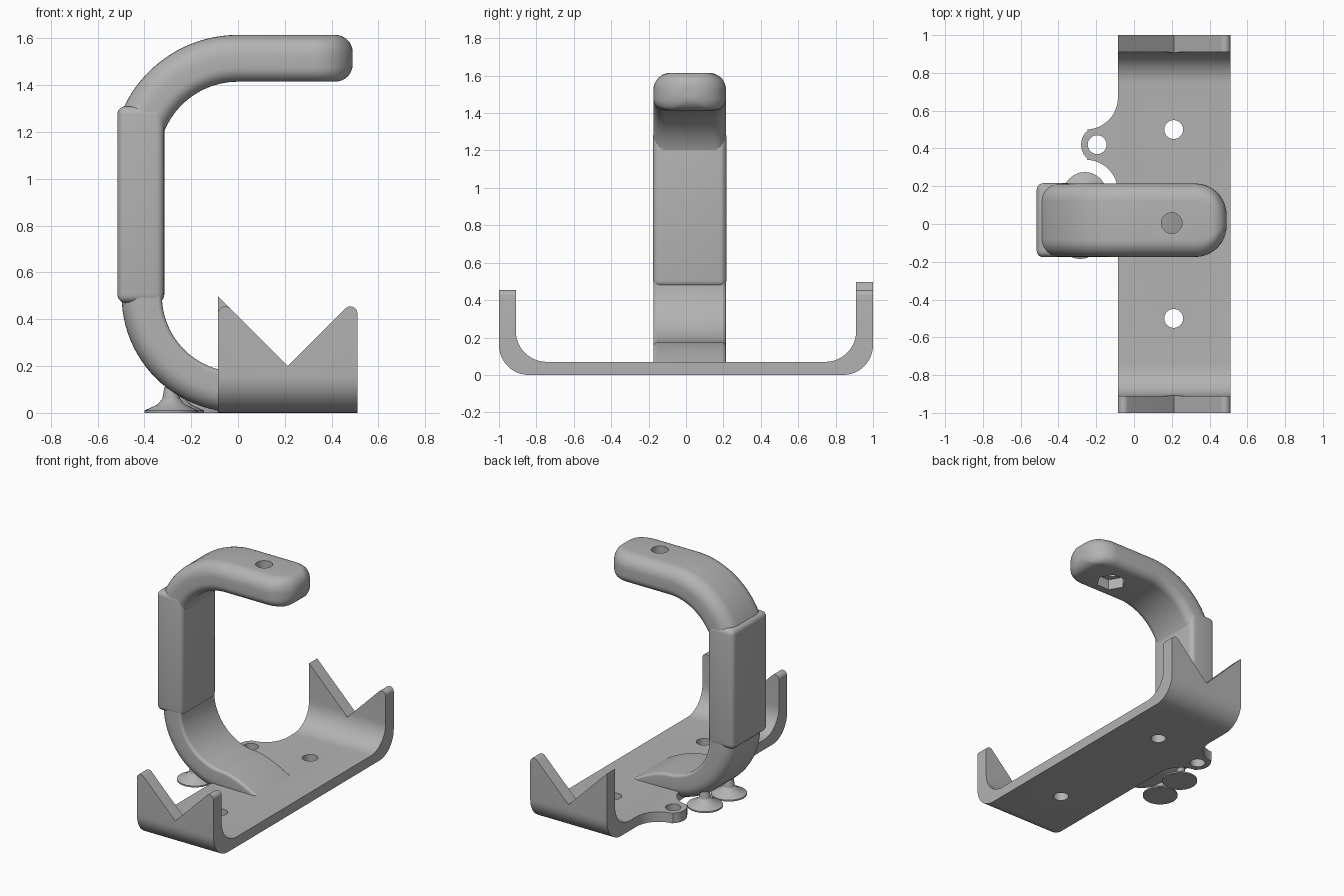
import bpy, bmesh, math
from math import sin, cos, radians, pi, sqrt
from mathutils import Vector

if "Cube" in bpy.data.objects:
    bpy.data.objects.remove(bpy.data.objects["Cube"])

grey = bpy.data.materials.new("mid_grey")
grey.diffuse_color = (0.45, 0.45, 0.45, 1)
grey.use_nodes = True
grey.node_tree.nodes["Principled BSDF"].inputs["Base Color"].default_value = grey.diffuse_color


def finish(name, bm):
    bmesh.ops.recalc_face_normals(bm, faces=bm.faces)
    me = bpy.data.meshes.new(name)
    bm.to_mesh(me)
    bm.free()
    me.materials.append(grey)
    ob = bpy.data.objects.new(name, me)
    bpy.context.collection.objects.link(ob)
    return ob


def activate(ob):
    bpy.ops.object.select_all(action='DESELECT')
    ob.select_set(True)
    bpy.context.view_layer.objects.active = ob


def smooth(ob, angle=32):
    activate(ob)
    bpy.ops.object.shade_smooth_by_angle(angle=radians(angle))


def arc(cx, cy, r, a0, a1, n=12):
    return [(cx + r * cos(radians(a0 + (a1 - a0) * i / n)),
             cy + r * sin(radians(a0 + (a1 - a0) * i / n))) for i in range(n + 1)]


def prism(name, pts, axis, lo, hi):
    """Extrude a 2D outline along the named axis."""
    place = {'x': lambda a, b, d: (d, a, b),
             'y': lambda a, b, d: (a, d, b),
             'z': lambda a, b, d: (a, b, d)}[axis]
    bm = bmesh.new()
    ends = [[bm.verts.new(place(a, b, d)) for a, b in pts] for d in (lo, hi)]
    for e in ends:
        bm.faces.new(e)
    for i in range(len(pts)):
        j = (i + 1) % len(pts)
        bm.faces.new((ends[0][i], ends[0][j], ends[1][j], ends[1][i]))
    return finish(name, bm)


def cut(ob, cutters):
    for c in cutters:
        activate(ob)
        m = ob.modifiers.new("cut", 'BOOLEAN')
        m.operation, m.solver, m.object = 'DIFFERENCE', 'EXACT', c
        bpy.ops.object.modifier_apply(modifier=m.name)
        bpy.data.objects.remove(c)


def drill(x, y, r, lo, hi, n=32):
    return prism("drill", arc(x, y, r, 0, 360 - 360 / n, n - 1), 'z', lo, hi)


# Base plate: wide U section with rounded bends and upturned ends
half = arc(0.84, 0.16, 0.16, -90, 0) + [(1, 0.7), (0.91, 0.7)] + arc(0.745, 0.235, 0.165, 0, -90)
base = prism("base_plate", half + [(-y, z) for y, z in reversed(half)], 'x', -0.085, 0.51)

# V notches in both end walls, with rounded tips (one tip is left pointed)
MID = 0.2125
tip = [(-0.2, 0.425)] + arc(-0.055, 0.425, 0.03, 180, 45, 10)
right_tip = [(2 * MID - x, z) for x, z in reversed(tip)]
v = [(MID, 0.2)]
front_v = prism("front_v", [(0.625, 0.9), (-0.2, 0.9)] + tip + v + right_tip, 'y', -1.1, -0.8)
back_v = prism("back_v", [(0.625, 0.9), (-0.2, 0.9), (-0.2, 0.6125)] + v + right_tip, 'y', 0.8, 1.1)
cut(base, [front_v, back_v] + [drill(0.21, y, 0.05, -0.1, 0.2) for y in (-0.5, 0.5)])
smooth(base)

# Side tab with scooped flanks and a screw hole
tab_outline = (arc(-0.255, 0.67, 0.17, 0, -88) + arc(-0.18, 0.42, 0.1, 130, 230, 10)
               + arc(-0.255, 0.17, 0.17, 88, 0))
tab = prism("side_tab", tab_outline, 'z', 0, 0.07)
cut(tab, [drill(-0.195, 0.42, 0.05, -0.1, 0.2)])
smooth(tab)

# Hook arms: rounded strap section swept through a list of stations
YC = 0.02


def section(hw, t, ro, ri):
    """Rounded rectangle: inner side at 0, outer side at t."""
    ro, ri = (min(r, hw * 0.98, t * 0.49) for r in (ro, ri))
    return (arc(hw - ro, t - ro, ro, 0, 90, 8) + arc(ro - hw, t - ro, ro, 90, 180, 8)
            + arc(ri - hw, ri, ri, 180, 270, 8) + arc(hw - ri, ri, ri, 270, 360, 8))


def sweep(name, stations, ro, ri):
    """Each station is (inner x, inner z, outward angle, half width, thickness)."""
    bm = bmesh.new()
    rings = []
    for x, z, a, hw, t in stations:
        nx, nz = cos(radians(a)), sin(radians(a))
        rings.append([bm.verts.new((x + nx * n, YC + y, z + nz * n))
                      for y, n in section(hw, t, ro, ri)])
    for p, q in zip(rings, rings[1:]):
        for i in range(len(p)):
            j = (i + 1) % len(p)
            bm.faces.new((p[i], p[j], q[j], q[i]))
    bm.faces.new(rings[0])
    bm.faces.new(rings[-1])
    return finish(name, bm)


HW = 0.194
# Upper arm: quarter bend, straight run, then a rounded end
upper = []
for i in range(21):
    a = 162 - 72 * i / 20
    upper.append((0.34 * cos(radians(a)), 1.075 + 0.34 * sin(radians(a)), a, HW, 0.2))
PLAN, EDGE = 0.165, 0.075
for i in range(17):
    k = pi / 2 * i / 16
    d = PLAN * (1 - sin(k))
    inset = EDGE - sqrt(EDGE ** 2 - (EDGE - d) ** 2) if d < EDGE else 0
    upper.append((0.49 - d, 1.415 + inset, 90, HW - PLAN * (1 - cos(k)), 0.2 - 2 * inset))
upper_arm = sweep("upper_arm", upper, 0.09, 0.06)
# Bolt hole and hexagonal nut pocket
cut(upper_arm, [drill(0.2, 0.005, 0.055, 1.3, 1.7), drill(0.2, 0.005, 0.1, 1.3, 1.49, 6)])
smooth(upper_arm)

# Lower arm: quarter bend that fades down into the base plate
lower = []
for i in range(25):
    a = 180 + 90 * i / 24
    lower.append((0.325 * cos(radians(a)), 0.5 + 0.325 * sin(radians(a)), a, HW, 0.172))
for i in range(1, 11):
    k = i / 10
    z = 0.175 - 0.115 * k ** 1.5
    lower.append((0.28 * k, z, 270, HW, z - 0.004))
smooth(sweep("lower_arm", lower, 0.085, 0.02))

# Upright grip block between the two bends
bm = bmesh.new()
bmesh.ops.create_cube(bm, size=1)
for w in bm.verts:
    w.co = Vector((w.co.x * 0.2 - 0.415, w.co.y * 0.392 + YC, w.co.z * 0.84 + 0.89))
bmesh.ops.bevel(bm, geom=bm.edges[:], offset=0.035, segments=5, profile=0.5, affect='EDGES')
smooth(finish("upright_block", bm))

# Flared support feet under the lower bend
FOOT = [(0.115, 0), (0.115, 0.01), (0.06, 0.035), (0.038, 0.06), (0.03, 0.11)]
for n, (fx, fy) in enumerate([(-0.26, 0.16), (-0.285, -0.07)]):
    bm = bmesh.new()
    rings = [[bm.verts.new((fx + x, fy + y, z)) for x, y in arc(0, 0, r, 0, 345, 23)]
             for r, z in FOOT]
    for p, q in zip(rings, rings[1:]):
        for i in range(24):
            j = (i + 1) % 24
            bm.faces.new((p[i], p[j], q[j], q[i]))
    bm.faces.new(rings[0])
    bm.faces.new(rings[-1])
    smooth(finish("support_foot_%d" % (n + 1), bm))
